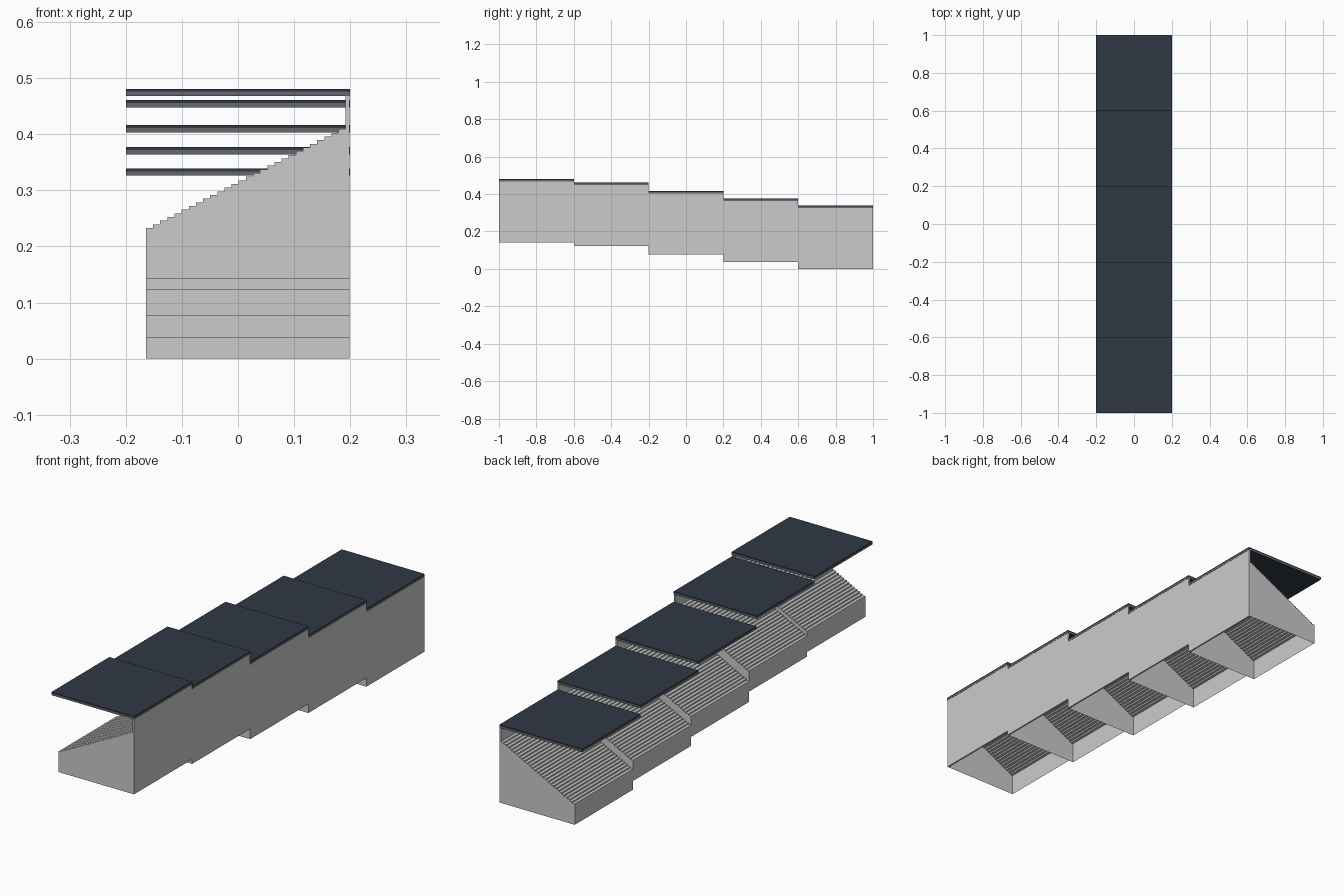
import bpy, bmesh

if "Cube" in bpy.data.objects:
    bpy.data.objects.remove(bpy.data.objects["Cube"])

BASES = [0.142, 0.122, 0.077, 0.038, 0.0]   # floor height of each bay, front to back
BAY, STEPS = 0.4, 28
X_FRONT, X_WALL, X_BACK = -0.164, 0.192, 0.199
Z_LOW, Z_HIGH = 0.091, 0.267
Z_ROOF = 0.326


def material(name, colour):
    m = bpy.data.materials.new(name)
    m.diffuse_color = (*colour, 1)
    m.use_nodes = True
    m.node_tree.nodes["Principled BSDF"].inputs["Base Color"].default_value = m.diffuse_color
    return m


navy = material("navy_roof", (0.03, 0.04, 0.06))
slate = material("slate_fascia", (0.13, 0.14, 0.155))


def finish(name, bm, mats=()):
    mesh = bpy.data.meshes.new(name)
    bm.to_mesh(mesh)
    bm.free()
    for m in mats:
        mesh.materials.append(m)
    ob = bpy.data.objects.new(name, mesh)
    bpy.context.collection.objects.link(ob)
    return ob


def box(name, lo, hi, mats=(), under=0):
    bm = bmesh.new()
    bmesh.ops.create_cube(bm, size=1)
    for v in bm.verts:
        v.co = [lo[i] if v.co[i] < 0 else hi[i] for i in range(3)]
    bm.normal_update()
    for f in bm.faces:
        if f.normal.z < -0.5:
            f.material_index = under
    return finish(name, bm, mats)


def seating(name, y0, y1, z):
    """Hollow shell: front wall, stepped terrace and two end walls, open below."""
    run = (X_WALL - X_FRONT) / STEPS
    rise = (Z_HIGH - Z_LOW) / (STEPS - 1)
    profile = [(X_FRONT, 0)]
    for i in range(STEPS):
        h = Z_LOW + i * rise
        profile += [(X_FRONT + i * run, h), (X_FRONT + (i + 1) * run, h)]
    profile.append((X_WALL, 0))
    bm = bmesh.new()
    a = [bm.verts.new((x, y0, z + h)) for x, h in profile]
    b = [bm.verts.new((x, y1, z + h)) for x, h in profile]
    for i in range(len(profile) - 2):
        bm.faces.new((a[i], b[i], b[i + 1], a[i + 1]))
    bm.faces.new(a)
    bm.faces.new(b[::-1])
    bmesh.ops.recalc_face_normals(bm, faces=bm.faces)
    return finish(name, bm)


for n, z in enumerate(BASES):
    y0 = -1 + n * BAY
    y1 = y0 + BAY
    # Terrace and rear wall
    seating(f"terrace_{n + 1}", y0, y1, z)
    box(f"back_wall_{n + 1}", (X_WALL, y0, z), (X_BACK, y1, z + Z_ROOF))
    # Canopy: slate edge slab with a navy underside, navy sheet on top
    box(f"roof_fascia_{n + 1}", (-0.2, y0, z + Z_ROOF), (0.2, y1, z + 0.334), (slate, navy), 1)
    box(f"roof_sheet_{n + 1}", (-0.2, y0, z + 0.334), (0.2, y1, z + 0.339), (navy,))
